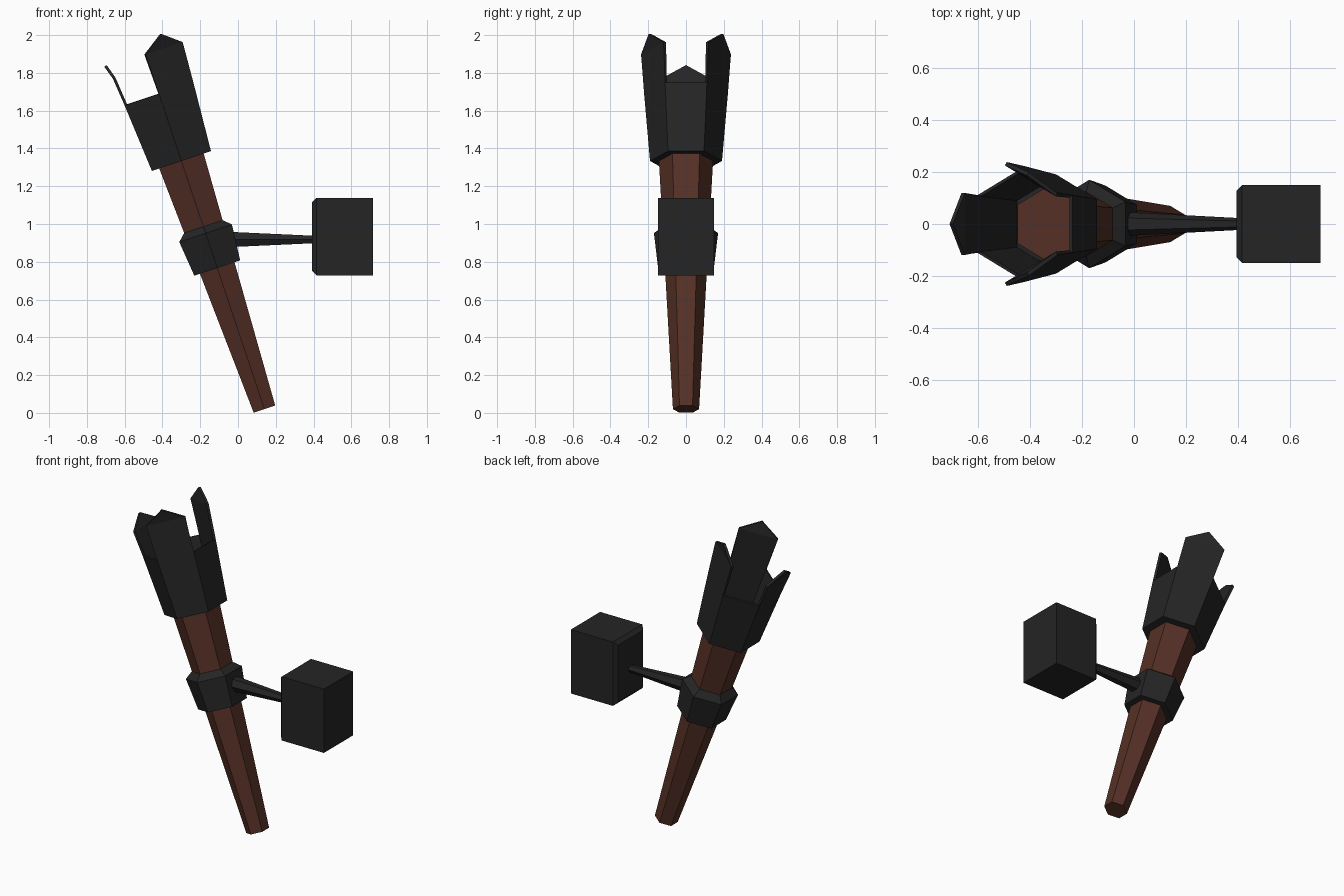
import bpy, bmesh, math
from mathutils import Matrix, Vector

if "Cube" in bpy.data.objects:
    bpy.data.objects.remove(bpy.data.objects["Cube"])

def material(name, rgb):
    m = bpy.data.materials.new(name)
    m.diffuse_color = (*rgb, 1)
    m.use_nodes = True
    m.node_tree.nodes["Principled BSDF"].inputs["Base Color"].default_value = m.diffuse_color
    return m

WOOD = material("brown wood", (0.09, 0.029, 0.019))
IRON = material("dark iron", (0.018, 0.018, 0.018))

# Leaning frame of the torch: local z runs up the shaft
LEAN = Matrix.Translation((0.14, 0, 0.02)) @ Matrix.Rotation(math.radians(-18.5), 4, 'Y')

def corner(k, apothem, z):
    """Hexagon corner; the flats face +x and -x."""
    a = math.radians(30 + 60 * k)
    r = apothem / math.cos(math.radians(30))
    return Vector((r * math.cos(a), r * math.sin(a), z))

def finish(bm, name, mat, matrix=Matrix()):
    bmesh.ops.recalc_face_normals(bm, faces=bm.faces)
    me = bpy.data.meshes.new(name)
    bm.to_mesh(me)
    bm.free()
    me.materials.append(mat)
    me.transform(matrix)
    ob = bpy.data.objects.new(name, me)
    bpy.context.collection.objects.link(ob)
    return ob

def hex_loft(name, profile, mat, matrix):
    """Closed six-sided solid through (height, apothem) rings."""
    bm = bmesh.new()
    rings = [[bm.verts.new(corner(k, a, z)) for k in range(6)] for z, a in profile]
    for lo, hi in zip(rings, rings[1:]):
        for k in range(6):
            bm.faces.new((lo[k - 1], lo[k], hi[k], hi[k - 1]))
    bm.faces.new(rings[0][::-1])
    bm.faces.new(rings[-1])
    return finish(bm, name, mat, matrix)

# Shaft and collar
hex_loft("torch_shaft", [(0, 0.06), (1.468, 0.128)], WOOD, LEAN)
hex_loft("collar", [(0.788, 0.128), (0.982, 0.147), (1.02, 0.106)], IRON, LEAN)

# Cup: floor ring, flared wall and three pointed petals on alternate sides
bm = bmesh.new()
ring = lambda a, z: [bm.verts.new(corner(k, a, z)) for k in range(6)]
inner, base, rim = ring(0.118, 1.385), ring(0.165, 1.385), ring(0.192, 1.76)
for k in range(6):
    bm.faces.new((inner[k - 1], inner[k], base[k], base[k - 1]))
    bm.faces.new((base[k - 1], base[k], rim[k], rim[k - 1]))
for k, shoulder, tip in ((1, 1.98, 2.055), (5, 1.98, 2.055), (3, 1.913, 1.988)):
    a = bm.verts.new(corner(k - 1, 0.206, shoulder))
    b = bm.verts.new(corner(k, 0.206, shoulder))
    ang = math.radians(60 * k)
    t = bm.verts.new((0.229 * math.cos(ang), 0.229 * math.sin(ang), tip))
    bm.faces.new((rim[k - 1], rim[k], b, a))
    bm.faces.new((a, b, t))
cup = finish(bm, "petal_cup", IRON, LEAN)
# Wall thickness grows towards the shaft axis
outward = cup.data.polygons[1]
mid = LEAN @ Vector((0, 0, 1.55))
if outward.normal.dot(outward.center - mid) < 0:
    cup.data.flip_normals()
sol = cup.modifiers.new("wall", 'SOLIDIFY')
sol.thickness = 0.015
sol.offset = -1

# Tapered arm from collar to wall block
hex_loft("arm", [(0, 0.042), (0.5, 0.019)], IRON,
         Matrix.Translation((-0.08, 0, 0.918)) @ Matrix.Rotation(math.radians(90), 4, 'Y'))

# Wall block, chamfered around the face that holds the arm
bm = bmesh.new()
bmesh.ops.create_cube(bm, size=1, matrix=Matrix.Translation((0.554, 0, 0.933))
                      @ Matrix.Diagonal((0.322, 0.298, 0.41, 1)))
front = min(bm.faces, key=lambda f: f.calc_center_median().x)
bmesh.ops.bevel(bm, geom=list(front.edges), offset=0.022, segments=1, affect='EDGES')
finish(bm, "wall_block", IRON)
